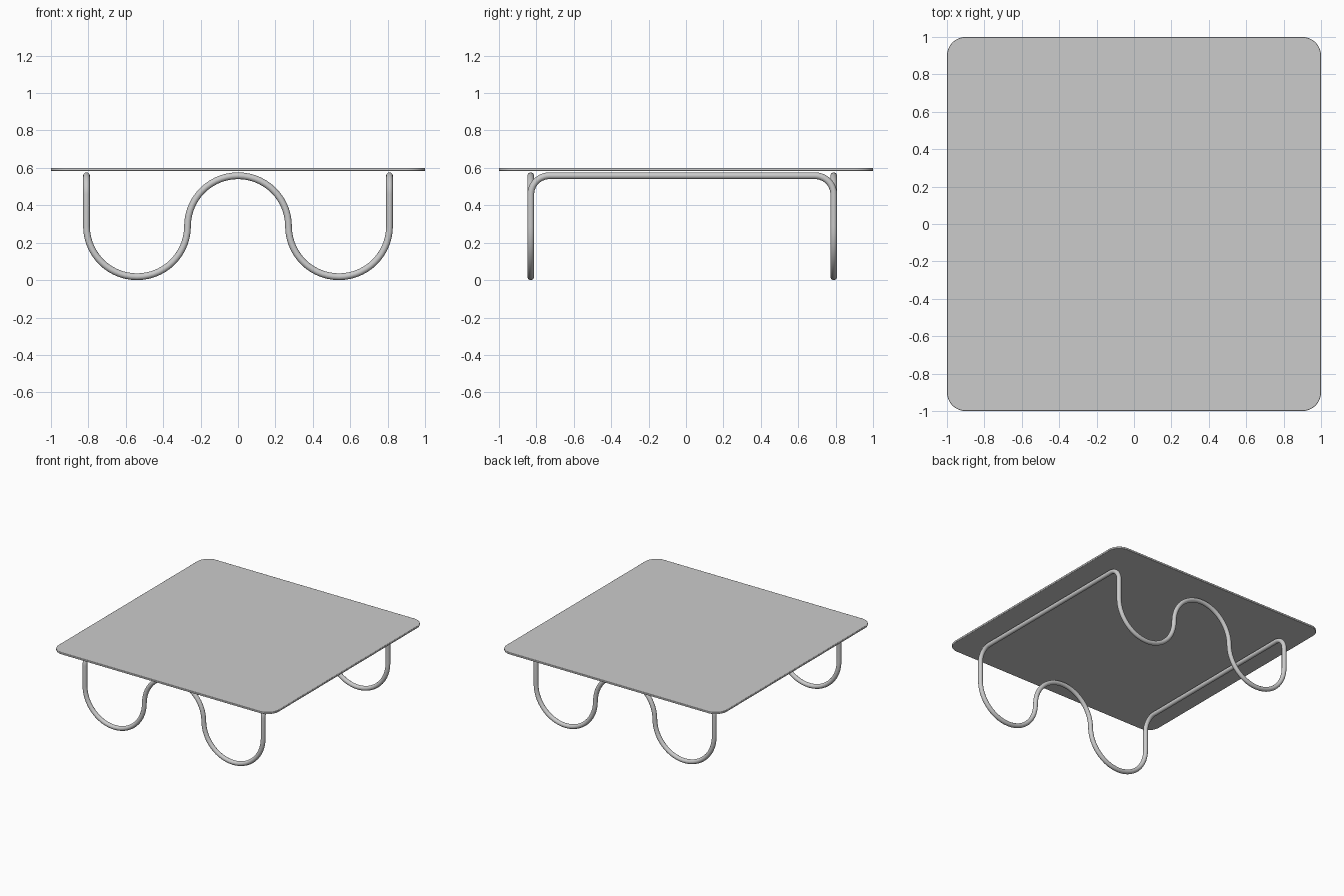
import bpy, bmesh
from math import sin, cos, pi

if "Cube" in bpy.data.objects:
    bpy.data.objects.remove(bpy.data.objects["Cube"])

R, TUBE = 0.27, 0.018            # wave radius, tube radius
ZC = TUBE + R                    # height of the wave centres
BEND = 0.1
Y_FRONT, Y_BACK = -0.83, 0.79
HALF, CORNER = 1.0, 0.1
Z_LOW, Z_TOP = 0.584, 0.6


def arc(c0, c1, r, a0, a1, n):
    return [(c0 + r * cos(a0 + (a1 - a0) * i / n),
             c1 + r * sin(a0 + (a1 - a0) * i / n)) for i in range(n + 1)]


def smooth(obj):
    bpy.ops.object.select_all(action='DESELECT')
    obj.select_set(True)
    bpy.context.view_layer.objects.active = obj
    bpy.ops.object.shade_smooth_by_angle(angle=0.6)


# Table top: rounded square slab with softened rims
outline = []
for k, (sx, sy) in enumerate([(1, 1), (-1, 1), (-1, -1), (1, -1)]):
    c = HALF - CORNER
    outline += arc(sx * c, sy * c, CORNER, k * pi / 2, (k + 1) * pi / 2, 12)
bm = bmesh.new()
face = bm.faces.new([bm.verts.new((x, y, Z_LOW)) for x, y in outline])
ext = bmesh.ops.extrude_face_region(bm, geom=[face])
bmesh.ops.translate(bm, vec=(0, 0, Z_TOP - Z_LOW),
                    verts=[v for v in ext['geom'] if isinstance(v, bmesh.types.BMVert)])
bmesh.ops.recalc_face_normals(bm, faces=bm.faces)
mesh = bpy.data.meshes.new("table_top")
bm.to_mesh(mesh)
bm.free()
top = bpy.data.objects.new("table_top", mesh)
bpy.context.collection.objects.link(top)
bev = top.modifiers.new("rim", 'BEVEL')
bev.width, bev.segments, bev.limit_method, bev.angle_limit = 0.003, 2, 'ANGLE', 0.8
smooth(top)

# Wave profile in x-z: down, up over the arch, down, up
wave = (arc(-2 * R, ZC, R, pi, 2 * pi, 28)
        + arc(0, ZC, R, pi, 0, 28)[1:]
        + arc(2 * R, ZC, R, pi, 2 * pi, 28)[1:])

# Bend from the upright into the cross bar, as (distance inward, z)
bend = arc(BEND, ZC + R - BEND, BEND, pi, pi / 2, 10)


def side(y, inward):
    left = [(-3 * R, y + inward * d, z) for d, z in reversed(bend)]
    right = [(3 * R, y + inward * d, z) for d, z in bend]
    return left + [(x, y, z) for x, z in wave] + right


# Frame: one continuous closed tube
path = side(Y_FRONT, 1) + side(Y_BACK, -1)[::-1]
curve = bpy.data.curves.new("tube_frame", 'CURVE')
curve.dimensions = '3D'
curve.bevel_depth = TUBE
curve.bevel_resolution = 6
spline = curve.splines.new('POLY')
spline.points.add(len(path) - 1)
for p, co in zip(spline.points, path):
    p.co = (*co, 1)
spline.use_cyclic_u = True
frame = bpy.data.objects.new("tube_frame", curve)
bpy.context.collection.objects.link(frame)
bpy.ops.object.select_all(action='DESELECT')
frame.select_set(True)
bpy.context.view_layer.objects.active = frame
bpy.ops.object.convert(target='MESH')
smooth(bpy.context.view_layer.objects.active)
